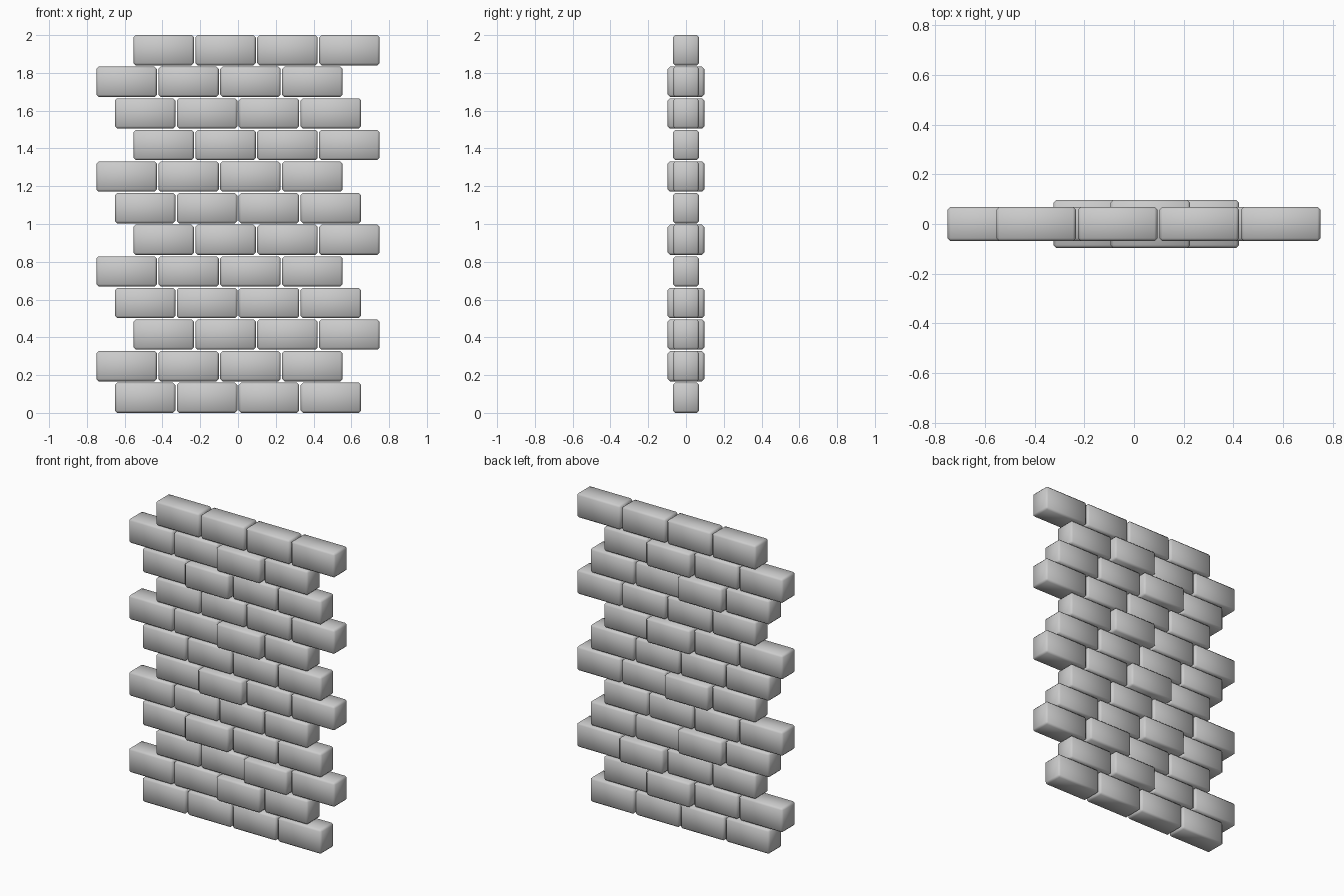
import bpy, bmesh
from mathutils import Matrix

if "Cube" in bpy.data.objects:
    bpy.data.objects.remove(bpy.data.objects["Cube"])

ROWS, COLS = 12, 4
W, H, BEVEL = 0.32, 0.16, 0.012
PITCH_X = 0.3277
PITCH_Z = (2.0 - H) / (ROWS - 1)
SHIFT = [0.0, -0.098, 0.098]                           # stagger repeats every three rows
DEEP = {1: 2, 2: 2, 3: 1, 5: 1, 7: 2, 9: 1, 10: 2}     # row: column of thicker brick


def brick_mesh(name, depth):
    bm = bmesh.new()
    bmesh.ops.create_cube(bm, size=1, matrix=Matrix.Diagonal((W, depth, H, 1)))
    bmesh.ops.bevel(bm, geom=bm.edges[:], offset=BEVEL, offset_type='OFFSET',
                    segments=1, profile=0.5, affect='EDGES')
    for f in bm.faces:
        f.smooth = True
    me = bpy.data.meshes.new(name)
    bm.to_mesh(me)
    bm.free()
    return me


plain = brick_mesh("plain_brick", 0.138)
thick = brick_mesh("thick_brick", 0.194)

# Courses of bricks
for r in range(ROWS):
    for c in range(COLS):
        deep = DEEP.get(r) == c
        kind = "thick_brick" if deep else "brick"
        ob = bpy.data.objects.new(f"{kind}_row{r + 1}_col{c + 1}", thick if deep else plain)
        ob.location = ((c - 1.5) * PITCH_X + SHIFT[r % 3], 0, H / 2 + r * PITCH_Z)
        bpy.context.collection.objects.link(ob)
